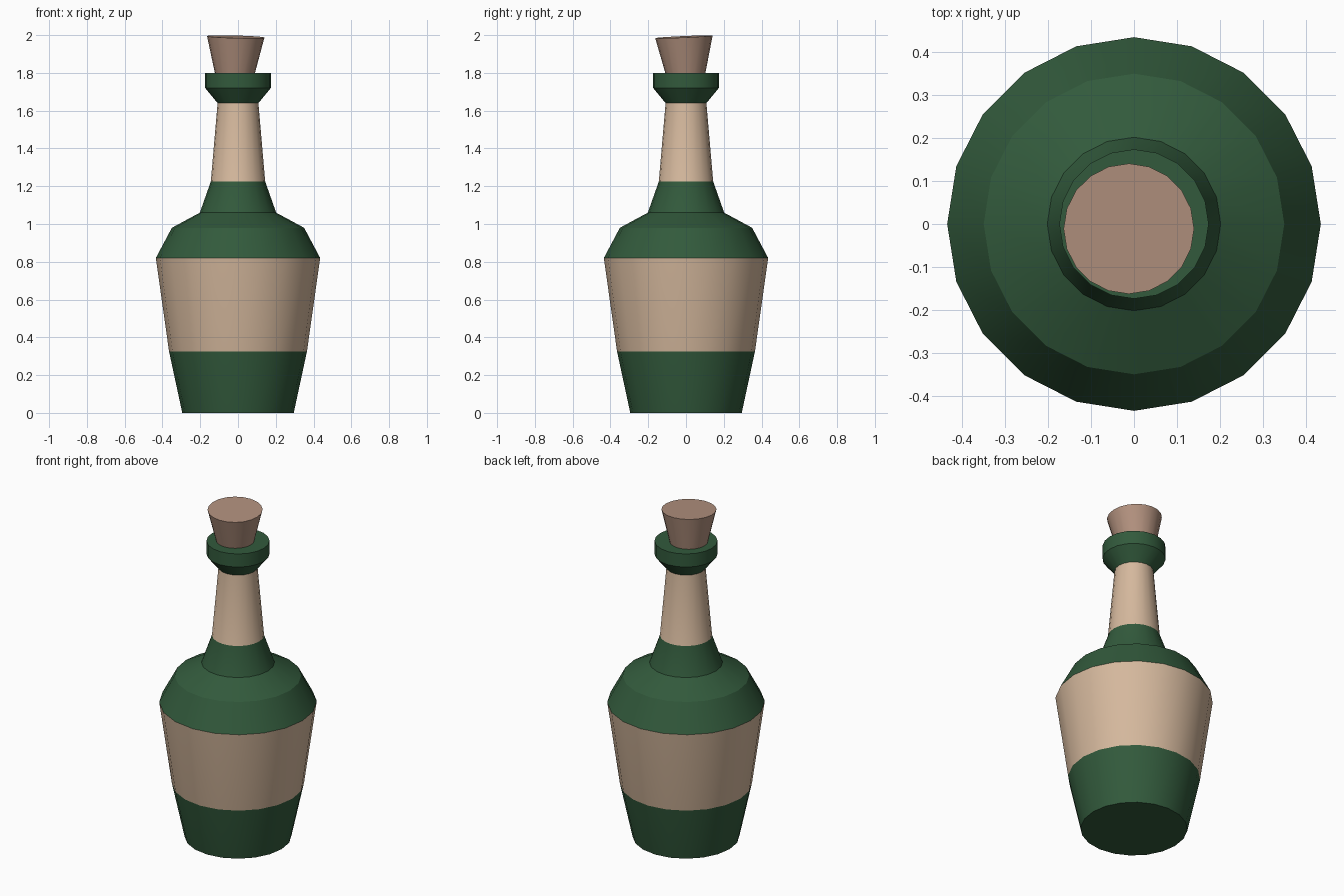
import bpy, bmesh
from math import cos, sin, pi, radians

SIDES = 20

cube = bpy.data.objects.get("Cube")
if cube:
    bpy.data.objects.remove(cube, do_unlink=True)


def material(name, rgb):
    mat = bpy.data.materials.new(name)
    mat.use_nodes = True
    mat.diffuse_color = (*rgb, 1)
    bsdf = next(n for n in mat.node_tree.nodes if n.type == 'BSDF_PRINCIPLED')
    bsdf.inputs["Base Color"].default_value = (*rgb, 1)
    return mat


def lathe(name, profile, materials, pick=lambda z: 0):
    """Closed solid of revolution from (radius, height) points; pick chooses the material by height."""
    bm = bmesh.new()
    rings = [[bm.verts.new((r * cos(2 * pi * i / SIDES), r * sin(2 * pi * i / SIDES), z))
              for i in range(SIDES)] for r, z in profile]
    for low, high in zip(rings, rings[1:]):
        for i in range(SIDES):
            j = (i + 1) % SIDES
            bm.faces.new((low[i], low[j], high[j], high[i]))
    bm.faces.new(rings[0][::-1])
    bm.faces.new(rings[-1])
    for face in bm.faces:
        face.material_index = pick(face.calc_center_median().z)
    mesh = bpy.data.meshes.new(name)
    bm.to_mesh(mesh)
    bm.free()
    for mat in materials:
        mesh.materials.append(mat)
    obj = bpy.data.objects.new(name, mesh)
    bpy.context.collection.objects.link(obj)
    bpy.ops.object.select_all(action='DESELECT')
    obj.select_set(True)
    bpy.context.view_layer.objects.active = obj
    bpy.ops.object.shade_smooth_by_angle(angle=radians(30))
    return obj


green = material("green_glass", (0.032, 0.102, 0.045))
cream = material("cream_label", (0.67, 0.485, 0.34))
brown = material("brown_cork", (0.445, 0.283, 0.209))

# Bottle: base, body, shoulder, neck and collar, with a label on the body and the neck
LABELS = ((0.325, 0.82), (1.225, 1.64))
bottle_profile = [(0.295, 0), (0.365, 0.325), (0.435, 0.82), (0.35, 0.98), (0.202, 1.06),
                  (0.144, 1.225), (0.108, 1.64), (0.174, 1.72), (0.174, 1.8)]
lathe("bottle", bottle_profile, [green, cream],
      lambda z: int(any(low < z < high for low, high in LABELS)))

# Cork: tapered and pushed in at a slight tilt
cork = lathe("cork", [(0.085, -0.28), (0.152, 0)], [brown])
cork.location = (-0.012, -0.011, 1.991)
cork.rotation_euler = (radians(2.6), radians(1.5), 0)
